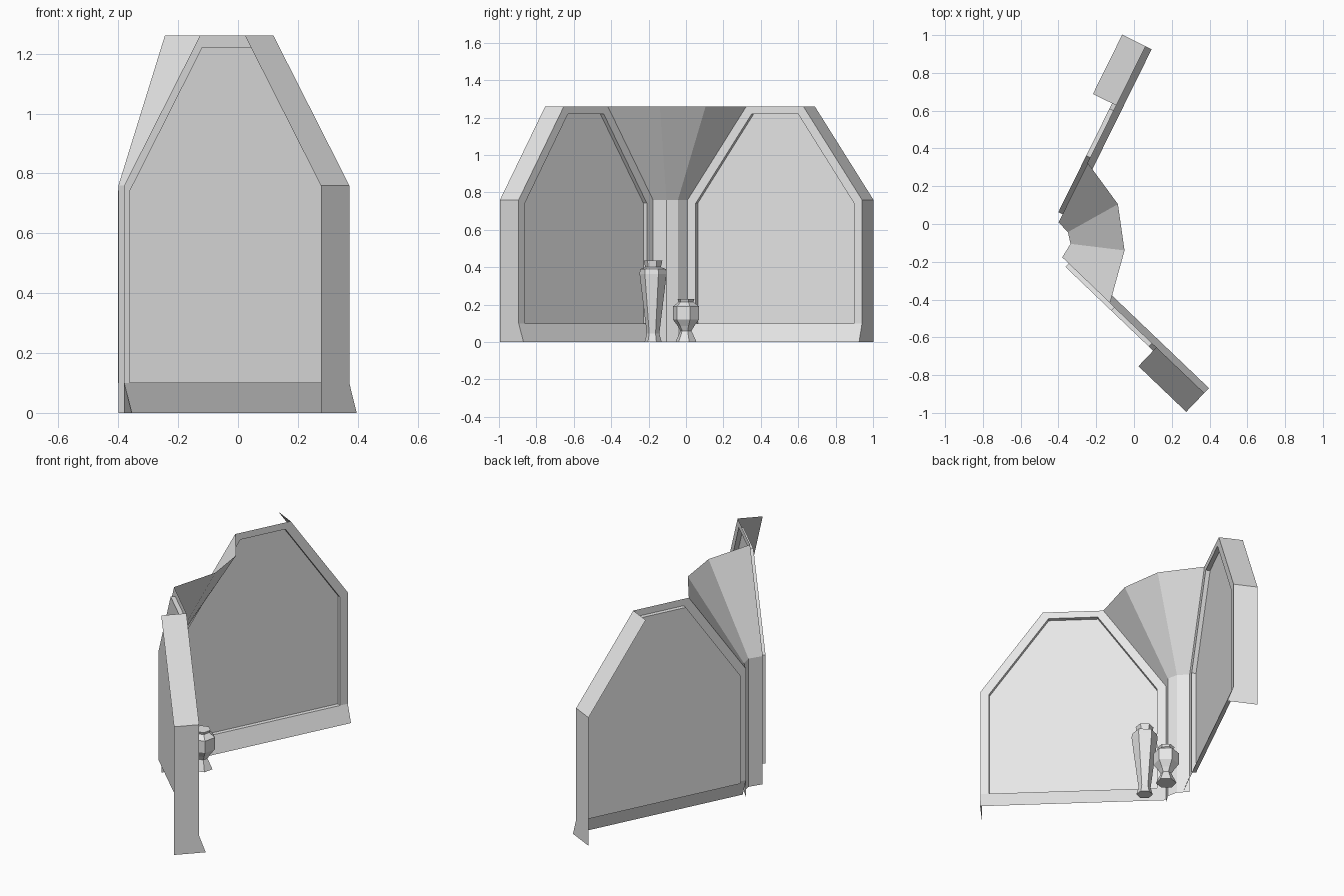
import bpy, math
from mathutils import Vector

cube = bpy.data.objects.get("Cube")
if cube:
    bpy.data.objects.remove(cube, do_unlink=True)

stone = bpy.data.materials.new("light_grey_plaster")
stone.use_nodes = True
stone.diffuse_color = (0.8, 0.8, 0.8, 1)
stone.node_tree.nodes["Principled BSDF"].inputs["Base Color"].default_value = (0.8, 0.8, 0.8, 1)

SKIRT, SHOULDER, TOP = 0.10, 0.76, 1.26


def make(name, verts, faces):
    mesh = bpy.data.meshes.new(name)
    mesh.from_pydata([tuple(v) for v in verts], [], faces)
    mesh.materials.append(stone)
    obj = bpy.data.objects.new(name, mesh)
    bpy.context.collection.objects.link(obj)
    return obj


def wall(name, angle, dist, centre, side):
    """Gabled wall: frame, recessed panel, flared skirting and outer end flange."""
    a = math.radians(angle)
    d = Vector((math.cos(a), math.sin(a), 0))
    n = Vector((-d.y, d.x, 0)) * side

    def at(u, z, out=0.0):
        return d * (centre + u) + n * (dist + out) + Vector((0, 0, z))

    def gable(half, low, shoulder, top_half, top, out=0.0):
        return [at(u, z, out) for u, z in (
            (half, low), (half, shoulder), (top_half, top),
            (-top_half, top), (-half, shoulder), (-half, low))]

    def build(part, verts, faces):
        # both walls face the inside of the corner
        make(name + part, verts, [f[::-1] for f in faces] if side < 0 else faces)

    outer = gable(0.52, SKIRT, SHOULDER, 0.17, TOP)
    inner = gable(0.472, SKIRT, 0.742, 0.138, 1.22)
    back = gable(0.472, SKIRT, 0.742, 0.138, 1.22, 0.025)

    # frame border and the ledge around the recess
    border = [(i, i + 1, i + 7, i + 6) for i in range(5)]
    ledge = [(i + 6, (i + 1) % 6 + 6, (i + 1) % 6 + 12, i + 12) for i in range(6)]
    build("_frame", outer + inner + back, border + ledge)
    build("_panel", back, [tuple(range(6))])

    # skirting flares towards the inside
    build("_skirting", [at(0.52, SKIRT), at(-0.52, SKIRT),
                        at(-0.52, 0, -0.036), at(0.52, 0, -0.036)], [(0, 1, 2, 3)])

    # flange turned outwards along the free end
    edge = [(0.52, 0), (0.52, SKIRT), (0.52, SHOULDER), (0.17, TOP)]
    near = [at(u, z, -0.036 if z == 0 else 0) for u, z in edge]
    far = [at(u, z, 0.138) for u, z in edge]
    build("_end_flange", near + far, [(i, i + 4, i + 5, i + 1) for i in range(3)])
    return outer


wall_a = wall("front_wall", -43.7, 0.39, 0.367, -1)
wall_b = wall("rear_wall", 63.7, 0.362, 0.351, 1)

# narrow corner column that opens into a fan above the shoulder
low = [wall_a[4].xy, Vector((-0.336, -0.105)), Vector((-0.35, -0.043)), wall_b[4].xy]
high = [wall_a[3].xy, Vector((-0.05, -0.14)), Vector((-0.085, 0.105)), wall_b[3].xy]


def loft(name, p, z0, q, z1):
    make(name, [(*v, z0) for v in p] + [(*v, z1) for v in q],
         [(i, i + 1, i + 5, i + 4) for i in range(3)])


loft("corner_column", low, 0, low, SHOULDER)
loft("corner_fan", low, SHOULDER, high, TOP)


def vase(name, x, y, profile, turn, sides=6):
    verts = [(x + r * math.cos(turn + k * math.tau / sides),
              y + r * math.sin(turn + k * math.tau / sides), z)
             for r, z in profile for k in range(sides)]
    faces = [(j * sides + k, j * sides + (k + 1) % sides,
              (j + 1) * sides + (k + 1) % sides, (j + 1) * sides + k)
             for j in range(len(profile) - 1) for k in range(sides)]
    last = (len(profile) - 1) * sides
    faces += [tuple(range(sides))[::-1], tuple(range(last, last + sides))]
    make(name, verts, faces)


vase("tall_vase", -0.225, -0.176,
     [(0.046, 0), (0.034, 0.045), (0.073, 0.365), (0.07, 0.39), (0.042, 0.40), (0.05, 0.435)], 0.4)
vase("small_vase", -0.235, 0.0,
     [(0.058, 0), (0.03, 0.06), (0.045, 0.085), (0.072, 0.12),
      (0.072, 0.19), (0.04, 0.215), (0.047, 0.23)], 0.3)
